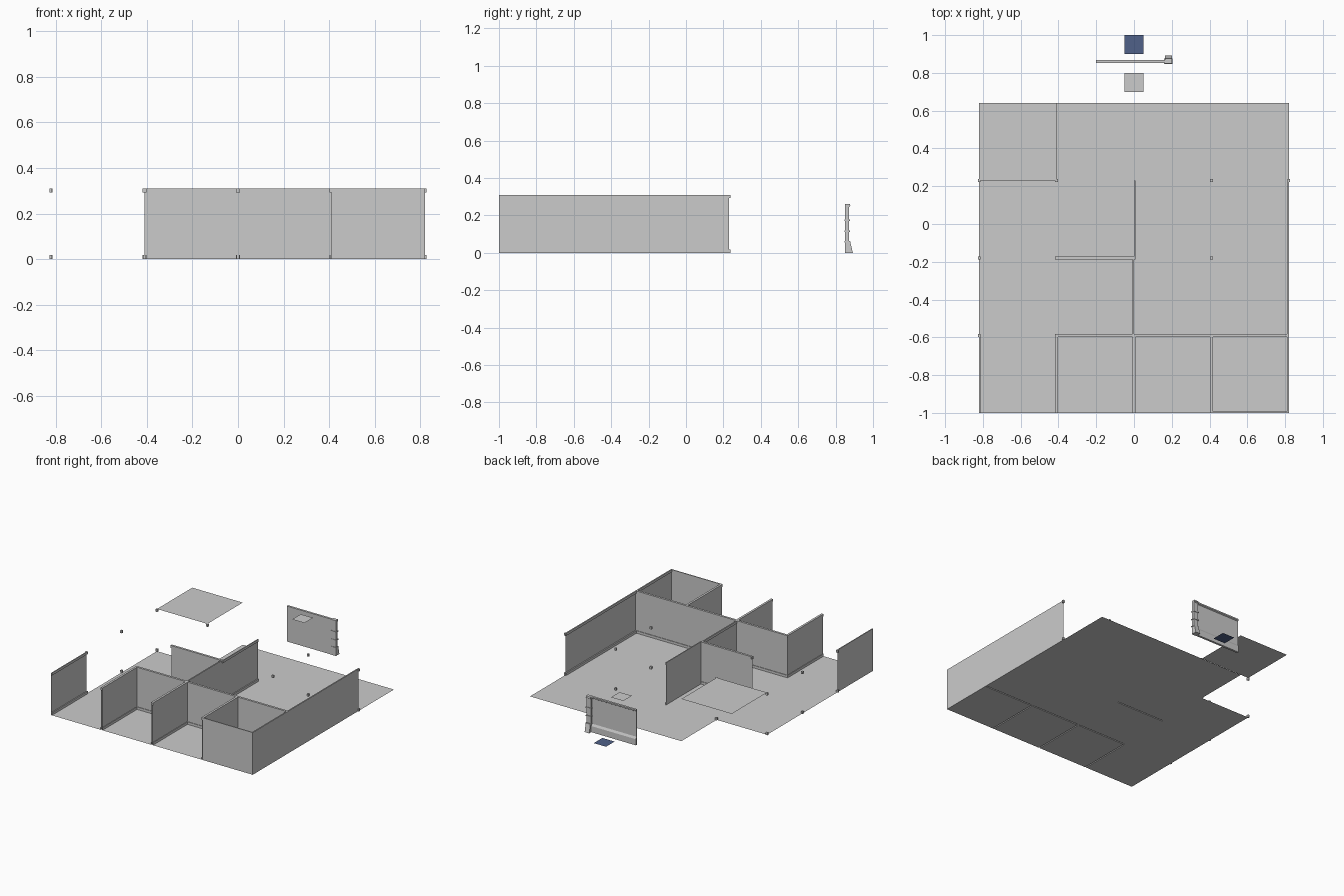
import bpy, bmesh

if "Cube" in bpy.data.objects:
    bpy.data.objects.remove(bpy.data.objects["Cube"])

C = 0.41          # cell size
X0, Y0 = -0.82, -1.0
H, TRIM = 0.31, 0.018


def finish(name, bm):
    bmesh.ops.recalc_face_normals(bm, faces=bm.faces)
    me = bpy.data.meshes.new(name)
    bm.to_mesh(me)
    bm.free()
    ob = bpy.data.objects.new(name, me)
    bpy.context.collection.objects.link(ob)
    return ob


def add_box(bm, a, b):
    vs = bmesh.ops.create_cube(bm, size=1)['verts']
    for v in vs:
        v.co = [a[i] + (b[i] - a[i]) * (v.co[i] + 0.5) for i in range(3)]


def quad(bm, pts):
    bm.faces.new([bm.verts.new(p) for p in pts])


def flat(bm, x0, x1, y0, y1, z):
    quad(bm, [(x0, y0, z), (x1, y0, z), (x1, y1, z), (x0, y1, z)])


def extrude_x(name, profile, x0, x1):
    bm = bmesh.new()
    f = bm.faces.new([bm.verts.new((x0, y, z)) for y, z in profile])
    r = bmesh.ops.extrude_face_region(bm, geom=[f])
    for v in r['geom']:
        if isinstance(v, bmesh.types.BMVert):
            v.co.x = x1
    if f.is_valid is False or len(bm.faces) < len(profile) + 2:
        bmesh.ops.holes_fill(bm, edges=bm.edges)
    return finish(name, bm)


# walls: axis they run along, grid line, first cell, sides (offsets of the faces)
BOTH, LOW, HIGH = (-0.008, 0.008), (-0.009, 0), (0, 0.007)
walls = [
    ('x', 0, 3, HIGH),
    ('x', 1, 1, BOTH), ('x', 1, 2, BOTH), ('x', 1, 3, BOTH),
    ('x', 2, 1, BOTH),
    ('y', 0, 0, HIGH), ('y', 1, 0, BOTH),
    ('y', 2, 0, BOTH), ('y', 2, 1, LOW), ('y', 2, 2, HIGH),
    ('y', 3, 0, BOTH),
    ('y', 4, 0, LOW), ('y', 4, 1, LOW), ('y', 4, 2, LOW),
]
T = 0.004         # trim thickness
for n, (axis, line, cell, (lo, hi)) in enumerate(walls):
    def P(u, w, z):
        return (u, w, z) if axis == 'x' else (w, u, z)
    base, start = (Y0, X0) if axis == 'x' else (X0, Y0)
    w, u0 = base + line * C, start + cell * C
    u1 = u0 + C
    # flat wall panels, one per visible side
    bm = bmesh.new()
    faces = [lo + T, hi - T] if (lo, hi) == BOTH else [0]
    for o in faces:
        quad(bm, [P(u0, w + o, 0), P(u1, w + o, 0), P(u1, w + o, H), P(u0, w + o, H)])
    finish(f"wall_panel_{n}", bm)
    # skirting strips and the cap rail
    bm = bmesh.new()
    if (lo, hi) == BOTH:
        add_box(bm, P(u0, w + lo, 0), P(u1, w + lo + T, TRIM))
        add_box(bm, P(u0, w + hi - T, 0), P(u1, w + hi, TRIM))
    else:
        add_box(bm, P(u0, w + lo, 0), P(u1, w + hi, TRIM))
    add_box(bm, P(u0, w + lo, H - TRIM), P(u1, w + hi, H))
    finish(f"wall_trim_{n}", bm)

# floor tiles, stopping short of double walls
double = {(a, l, c) for a, l, c, s in walls if s == BOTH}
bm = bmesh.new()
for i in range(4):
    for j in range(4):
        if (i, j) == (0, 3):
            continue
        g = lambda a, l, c: 0.005 if (a, l, c) in double else 0
        flat(bm, X0 + i * C + g('y', i, j), X0 + (i + 1) * C - g('y', i + 1, j),
             Y0 + j * C + g('x', j, i), Y0 + (j + 1) * C - g('x', j + 1, i), 0)
finish("floor_tiles", bm)

# raised ceiling tile over the back left cell
bm = bmesh.new()
flat(bm, X0, X0 + C, Y0 + 3 * C, Y0 + 4 * C, H)
finish("ceiling_tile", bm)

# small corner blocks at floor and ceiling height
bm = bmesh.new()
S = 0.007
for i, j in [(0, 1), (0, 2), (0, 3), (1, 1), (1, 2), (1, 3), (2, 1), (2, 2),
             (3, 1), (3, 2), (3, 3), (4, 3)]:
    x, y = X0 + i * C, Y0 + j * C
    for z in (0, H - TRIM):
        add_box(bm, (x - S, y - S, z), (x + S, y + S, z + TRIM))
finish("corner_blocks", bm)

# separate wall sample: thin panel with sloped skirting and a top lip
extrude_x("sample_panel", [(0.852, 0.0), (0.868, 0.0), (0.868, 0.045), (0.86, 0.06),
                           (0.86, 0.245), (0.868, 0.25), (0.868, 0.26), (0.852, 0.26)],
          -0.2, 0.17)
# pillar at its end, with a flared foot and bands
extrude_x("sample_pillar", [(0.85, 0), (0.892, 0), (0.878, 0.06), (0.872, 0.062),
                            (0.872, 0.245), (0.879, 0.25), (0.876, 0.26), (0.85, 0.26)],
          0.163, 0.2)
bm = bmesh.new()
for z in (0.06, 0.115, 0.175):
    add_box(bm, (0.16, 0.847, z - 0.004), (0.203, 0.876, z + 0.004))
finish("pillar_bands", bm)

# loose square tiles
bm = bmesh.new()
flat(bm, -0.05, 0.05, 0.7, 0.8, 0.26)
finish("small_ceiling_square", bm)
bm = bmesh.new()
flat(bm, -0.05, 0.05, 0.9, 1.0, 0)
blue_tile = finish("blue_square", bm)
mat = bpy.data.materials.new("blue")
mat.diffuse_color = (0.08, 0.12, 0.25, 1)
mat.use_nodes = True
mat.node_tree.nodes["Principled BSDF"].inputs["Base Color"].default_value = mat.diffuse_color
blue_tile.data.materials.append(mat)
